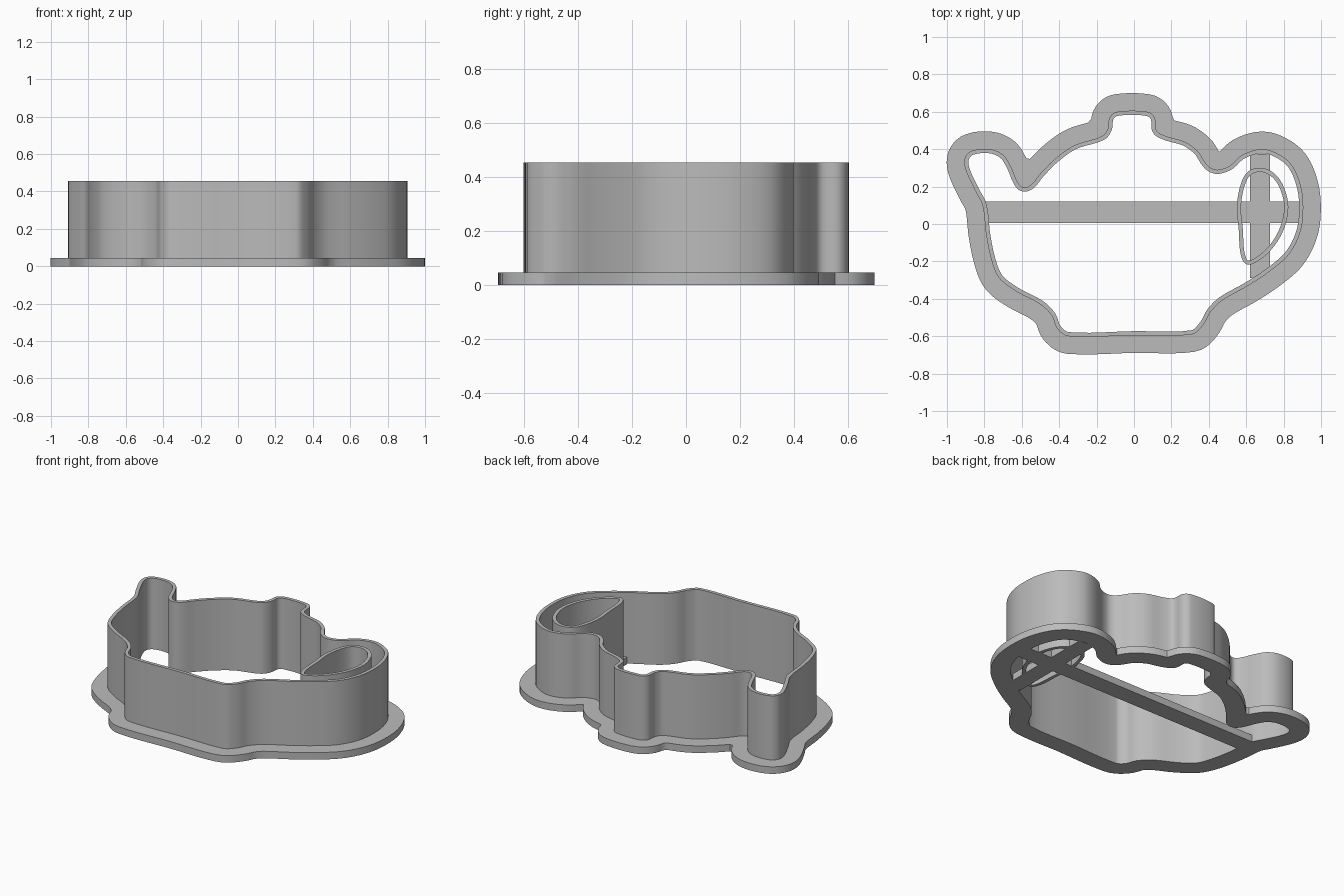
import bpy, bmesh, math
from mathutils import Vector
from mathutils.kdtree import KDTree

if "Cube" in bpy.data.objects:
    bpy.data.objects.remove(bpy.data.objects["Cube"], do_unlink=True)

WALL_TOP = 0.455      # top of the cutting walls
BASE_TOP = 0.045      # thickness of the flange and bars
WALL = 0.022          # wall thickness
FLANGE = 0.094        # flange width outside the wall

grey = bpy.data.materials.new("grey plastic")
grey.use_nodes = True
grey.diffuse_color = (0.5, 0.5, 0.5, 1)
grey.node_tree.nodes["Principled BSDF"].inputs["Base Color"].default_value = (0.5, 0.5, 0.5, 1)


def smooth_loop(points, steps=6):
    """Closed rounded outline through points given in hundredths, clockwise."""
    pts = [Vector(p) / 100 for p in points]
    n = len(pts)
    out = []
    for i in range(n):
        a, b, c, d = (pts[(i + k) % n] for k in (-1, 0, 1, 2))
        # Tangents limited to the span length keep uneven spacing free of bulges
        span = (c - b).length
        tb = (c - a).normalized() * span
        tc = (d - b).normalized() * span
        for s in range(steps):
            t = s / steps
            out.append(b * (2*t**3 - 3*t**2 + 1) + tb * (t**3 - 2*t**2 + t)
                       + c * (3*t**2 - 2*t**3) + tc * (t**3 - t**2))
    return out


def offset_loop(loop, dist):
    """Parallel outline, outward for positive dist, with folded parts dropped."""
    n = len(loop)
    tree = KDTree(n)
    for i, p in enumerate(loop):
        tree.insert(p.to_3d(), i)
    tree.balance()
    out = []
    for i, p in enumerate(loop):
        t = (loop[(i + 1) % n] - loop[i - 1]).normalized()
        q = p + Vector((-t.y, t.x)) * dist
        if tree.find(q.to_3d())[2] > abs(dist) * 0.985:
            out.append(q)
    return out


def finish(name, mesh):
    obj = bpy.data.objects.new(name, mesh)
    bpy.context.collection.objects.link(obj)
    mesh.materials.clear()
    mesh.materials.append(grey)
    bpy.ops.object.select_all(action="DESELECT")
    obj.select_set(True)
    bpy.context.view_layer.objects.active = obj
    bpy.ops.object.shade_smooth_by_angle(angle=math.radians(35))
    return obj


def extruded_ring(name, outer, inner, z0, z1):
    """Solid band between two outlines, from z0 to z1."""
    curve = bpy.data.curves.new(name + " profile", "CURVE")
    curve.dimensions = "2D"
    curve.fill_mode = "BOTH"
    curve.extrude = (z1 - z0) / 2
    for loop in (outer, inner):
        spline = curve.splines.new("POLY")
        spline.points.add(len(loop) - 1)
        for point, p in zip(spline.points, loop):
            point.co = (p.x, p.y, 0, 1)
        spline.use_cyclic_u = True
    temp = bpy.data.objects.new(name + " profile", curve)
    bpy.context.collection.objects.link(temp)
    bpy.context.view_layer.update()
    graph = bpy.context.evaluated_depsgraph_get()
    mesh = bpy.data.meshes.new_from_object(temp.evaluated_get(graph))
    bpy.data.objects.remove(temp, do_unlink=True)
    bm = bmesh.new()
    bm.from_mesh(mesh)
    bmesh.ops.remove_doubles(bm, verts=bm.verts, dist=0.0002)
    bmesh.ops.translate(bm, verts=bm.verts, vec=(0, 0, (z0 + z1) / 2))
    bmesh.ops.recalc_face_normals(bm, faces=bm.faces)
    bm.to_mesh(mesh)
    bm.free()
    return finish(name, mesh)


def bar(name, x0, x1, y0, y1):
    bm = bmesh.new()
    bmesh.ops.create_cube(bm, size=1)
    for v in bm.verts:
        v.co = (x1 if v.co.x > 0 else x0, y1 if v.co.y > 0 else y0,
                BASE_TOP if v.co.z > 0 else 0)
    mesh = bpy.data.meshes.new(name)
    bm.to_mesh(mesh)
    bm.free()
    return finish(name, mesh)


# Outer face of the teapot wall: lid and knob, handle, base, spout
lid = [(-9, 60), (7, 60), (11, 57), (12, 50), (17, 47), (27, 44), (34, 39), (38, 33), (41, 30), (45, 29)]
handle = [(51, 31), (58, 37), (68, 40), (76, 38), (84, 32), (89, 21), (90.5, 9), (89, -4),
          (83, -16), (73, -25), (61, -33)]
base = [(47, -41), (41, -47), (37, -54), (31, -59), (0, -59.5), (-35, -60), (-41, -56),
        (-44, -49), (-50, -43), (-63, -36), (-72, -29), (-76, -20)]
spout = [(-79, -6), (-81, 10), (-85, 18), (-90, 29), (-90.5, 35), (-87, 39), (-77, 40),
         (-70, 37), (-66, 31), (-62, 22), (-59, 19.5), (-55, 21), (-50, 27), (-42, 35),
         (-32, 42), (-17, 47), (-14, 51), (-13, 57)]
outline = smooth_loop(lid + handle + base + spout)
inside = offset_loop(outline, -WALL)

extruded_ring("base_flange", offset_loop(outline, FLANGE), inside, 0, BASE_TOP)
extruded_ring("outer_wall", outline, inside, BASE_TOP, WALL_TOP)

# Handle opening
opening = smooth_loop([(68, 30), (75, 27), (80, 20), (82.5, 9), (80, -3), (74, -13), (66, -20),
                       (60, -21.5), (57, -16), (56, -3), (55, 9), (57, 21), (61, 28)])
extruded_ring("handle_opening_wall", opening, offset_loop(opening, -WALL), 0, WALL_TOP)

# Crossing support bars
bar("long_support_bar", -0.8, 0.89, 0.005, 0.12)
bar("short_support_bar", 0.62, 0.727, -0.29, 0.375)
